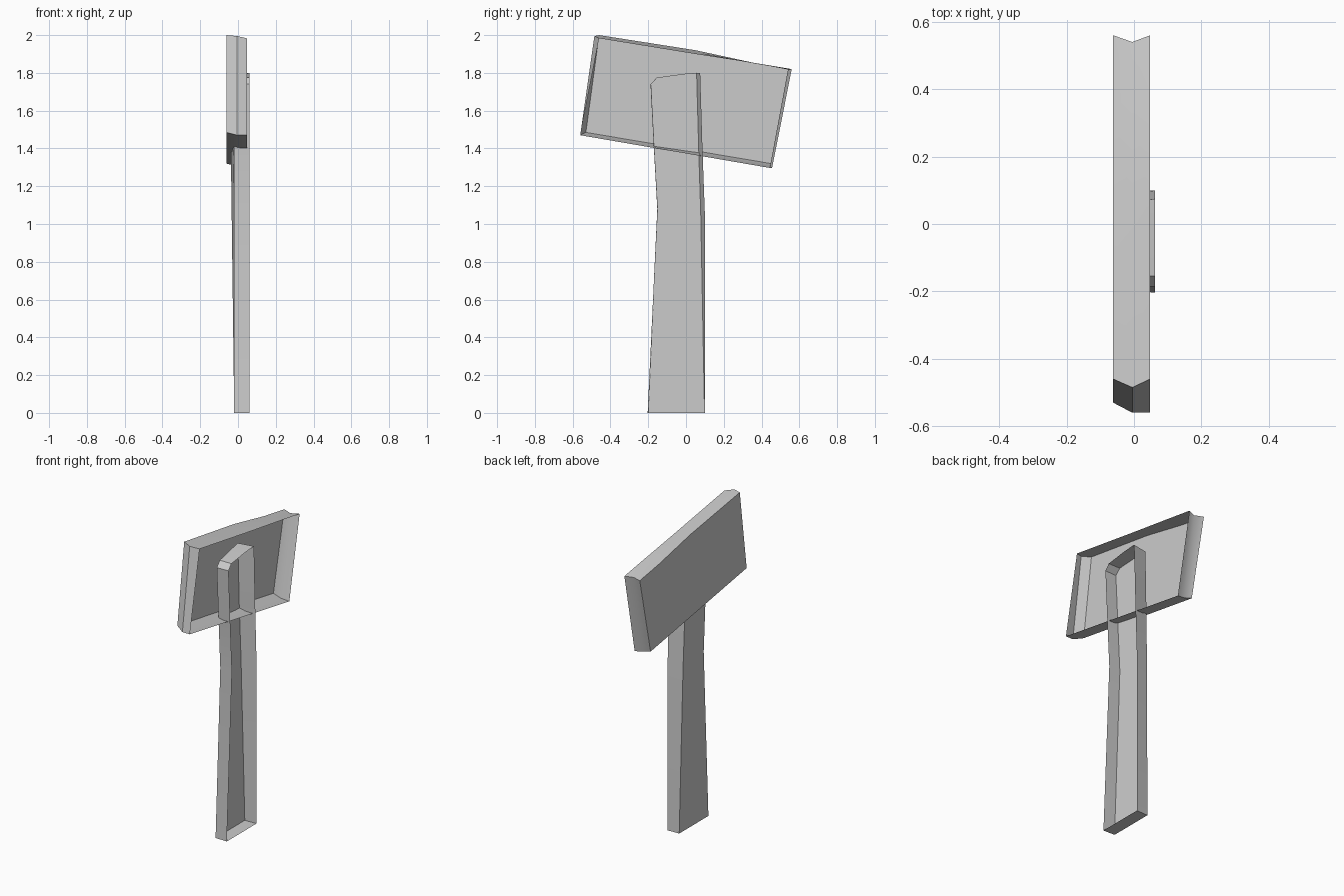
import bpy, math

if "Cube" in bpy.data.objects:
    bpy.data.objects.remove(bpy.data.objects["Cube"])


def shell(name, rings):
    """Open tray: back ring capped, side walls run forward to an open rim (+x)."""
    n = len(rings[0])
    verts = [p for ring in rings for p in ring]
    faces = [tuple(reversed(range(n)))]
    for r in range(len(rings) - 1):
        a, b = r * n, (r + 1) * n
        for j in range(n):
            k = (j + 1) % n
            faces.append((a + j, a + k, b + k, b + j))
    mesh = bpy.data.meshes.new(name)
    mesh.from_pydata(verts, [], faces)
    mesh.update()
    obj = bpy.data.objects.new(name, mesh)
    bpy.context.collection.objects.link(obj)
    bpy.ops.object.select_all(action='DESELECT')
    obj.select_set(True)
    bpy.context.view_layer.objects.active = obj
    bpy.ops.object.shade_smooth_by_angle(angle=math.radians(35))
    return obj


def at_x(x, profile):
    return [(x, y, z) for y, z in profile]


# Tilted head: hollow tray, one end bulging and the other dished
head_back = [(-0.53, 1.485), (0.45, 1.32), (0.56, 1.82),
             (0.36, 1.853), (0.05, 1.92), (-0.46, 2.0)]
head_mid = [(-0.56, 1.47), (0.445, 1.305), (0.54, 1.818),
            (0.36, 1.852), (0.05, 1.91), (-0.485, 1.995)]
head_rim = [(-0.56, 1.47), (0.455, 1.295), (0.56, 1.82),
            (0.36, 1.852), (0.05, 1.9), (-0.46, 1.983)]
shell("head", [at_x(-0.062, head_back), at_x(-0.005, head_mid), at_x(0.048, head_rim)])

# Handle: hollow tapered post, its back leaning slightly outward near the top
handle_rim = [(-0.203, 0), (0.1, 0), (0.1, 1.05), (0.087, 1.4), (0.075, 1.8),
              (-0.01, 1.795), (-0.155, 1.775), (-0.185, 1.74), (-0.168, 1.4), (-0.15, 1.08)]
handle_back = [(-0.02, -0.2, 0), (-0.02, 0.098, 0), (-0.033, 0.078, 1.05),
               (-0.038, 0.067, 1.4), (-0.04, 0.056, 1.8), (-0.033, -0.01, 1.795),
               (-0.022, -0.155, 1.775), (-0.02, -0.188, 1.74),
               (-0.02, -0.17, 1.4), (-0.02, -0.152, 1.08)]
shell("handle", [handle_back, at_x(0.062, handle_rim)])
